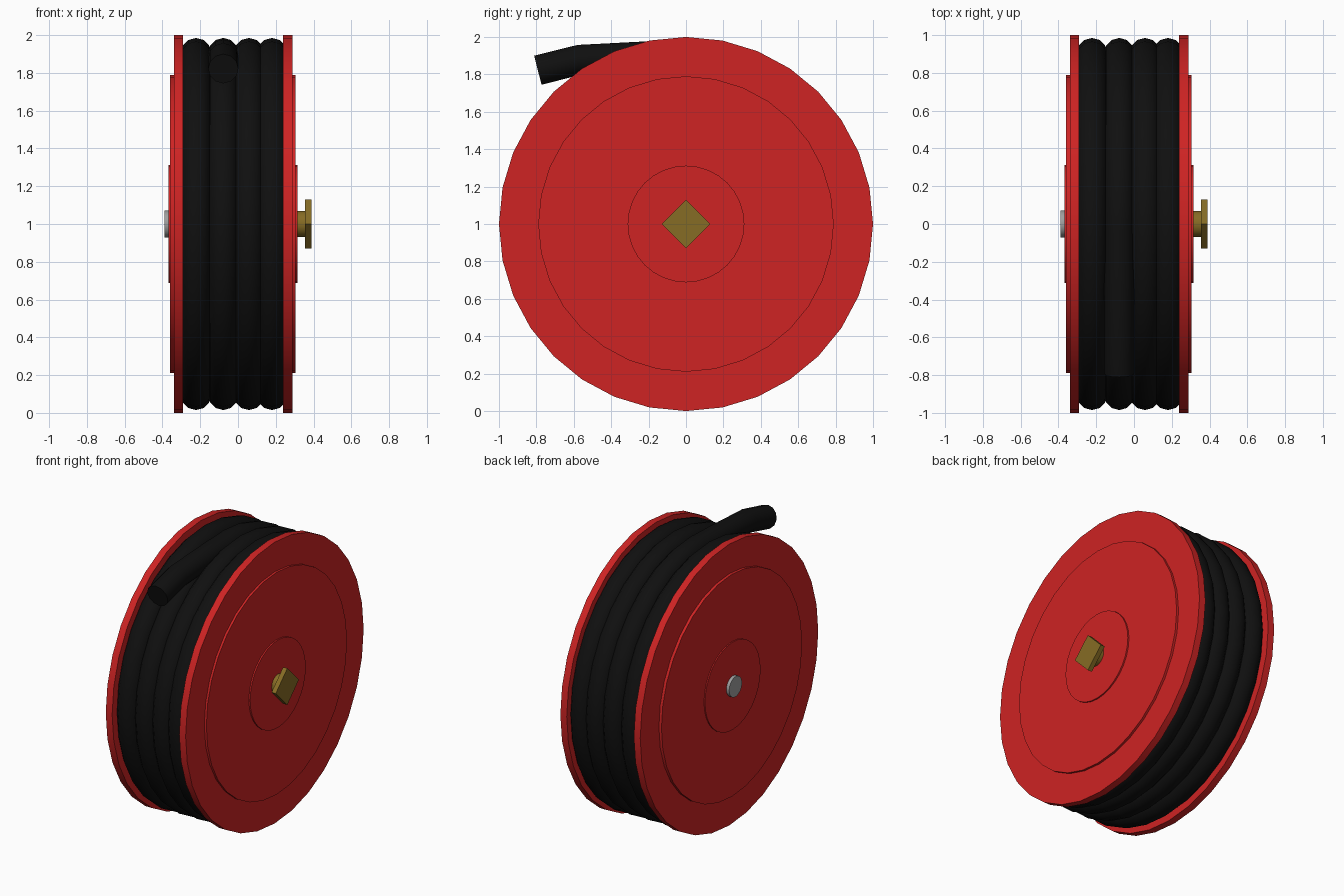
import bpy, bmesh, math
from mathutils import Vector

if "Cube" in bpy.data.objects:
    bpy.data.objects.remove(bpy.data.objects["Cube"])


def material(name, rgb):
    m = bpy.data.materials.new(name)
    m.diffuse_color = (*rgb, 1)
    m.use_nodes = True
    m.node_tree.nodes["Principled BSDF"].inputs["Base Color"].default_value = m.diffuse_color
    return m


red = material("red_paint", (0.62, 0.017, 0.017))
black = material("black_rubber", (0.005, 0.005, 0.005))
brass = material("brass", (0.24, 0.15, 0.018))
steel = material("grey_steel", (0.35, 0.35, 0.35))


def finish(name, mat):
    ob = bpy.context.object
    ob.name = ob.data.name = name
    ob.data.materials.append(mat)
    bpy.ops.object.shade_smooth_by_angle(angle=math.radians(35))
    return ob


def disc(name, x0, x1, radius, mat, sides=32):
    # cylinder lying along x, centred on the reel axis
    bpy.ops.mesh.primitive_cylinder_add(
        vertices=sides, radius=radius, depth=x1 - x0,
        location=((x0 + x1) / 2, 0, 1), rotation=(0, math.pi / 2, 0))
    return finish(name, mat)


# two flanges, each with a raised plate and a hub
disc("left_flange", -0.34, -0.29, 1.0, red)
disc("left_plate", -0.36, -0.34, 0.79, red)
disc("left_hub", -0.368, -0.36, 0.312, red)
disc("right_flange", 0.238, 0.288, 1.0, red)
disc("right_plate", 0.288, 0.304, 0.79, red)
disc("right_hub", 0.304, 0.314, 0.312, red)

# axle, and the brass valve with its diamond-shaped handle
disc("axle", -0.39, 0.24, 0.072, steel)
disc("valve_stem", 0.24, 0.357, 0.07, brass)
disc("valve_handle", 0.355, 0.388, 0.13, brass, 4)

# wound hose: four touching rings
TUBE = 0.08
for i, x in enumerate((-0.222, -0.078, 0.058, 0.18)):
    bpy.ops.mesh.primitive_torus_add(
        location=(x, 0, 1), rotation=(0, math.pi / 2, 0),
        major_segments=32, minor_segments=12,
        major_radius=0.905, minor_radius=TUBE)
    finish(f"hose_ring_{i + 1}", black)

# drum behind the hose
disc("drum", -0.29, 0.238, 0.86, black)

# loose hose end leaving the second ring towards the front
path = [Vector((-0.078, y, z)) for y, z in
        ((0.0, 1.903), (-0.2, 1.897), (-0.57, 1.878), (-0.792, 1.822))]
bm = bmesh.new()
rings = []
for i, p in enumerate(path):
    d = (path[min(i + 1, 3)] - path[max(i - 1, 0)]).normalized()
    side = Vector((1, 0, 0))
    up = side.cross(d)
    rings.append([bm.verts.new(p + TUBE * (math.cos(a) * side + math.sin(a) * up))
                  for a in (k * math.tau / 12 for k in range(12))])
for a, b in zip(rings, rings[1:]):
    for k in range(12):
        bm.faces.new((a[k], a[(k + 1) % 12], b[(k + 1) % 12], b[k]))
bm.faces.new(rings[0])
bm.faces.new(rings[-1])
bmesh.ops.recalc_face_normals(bm, faces=bm.faces)
mesh = bpy.data.meshes.new("hose_end")
bm.to_mesh(mesh)
bm.free()
end = bpy.data.objects.new("hose_end", mesh)
bpy.context.collection.objects.link(end)
bpy.ops.object.select_all(action='DESELECT')
bpy.context.view_layer.objects.active = end
end.select_set(True)
finish("hose_end", black)
